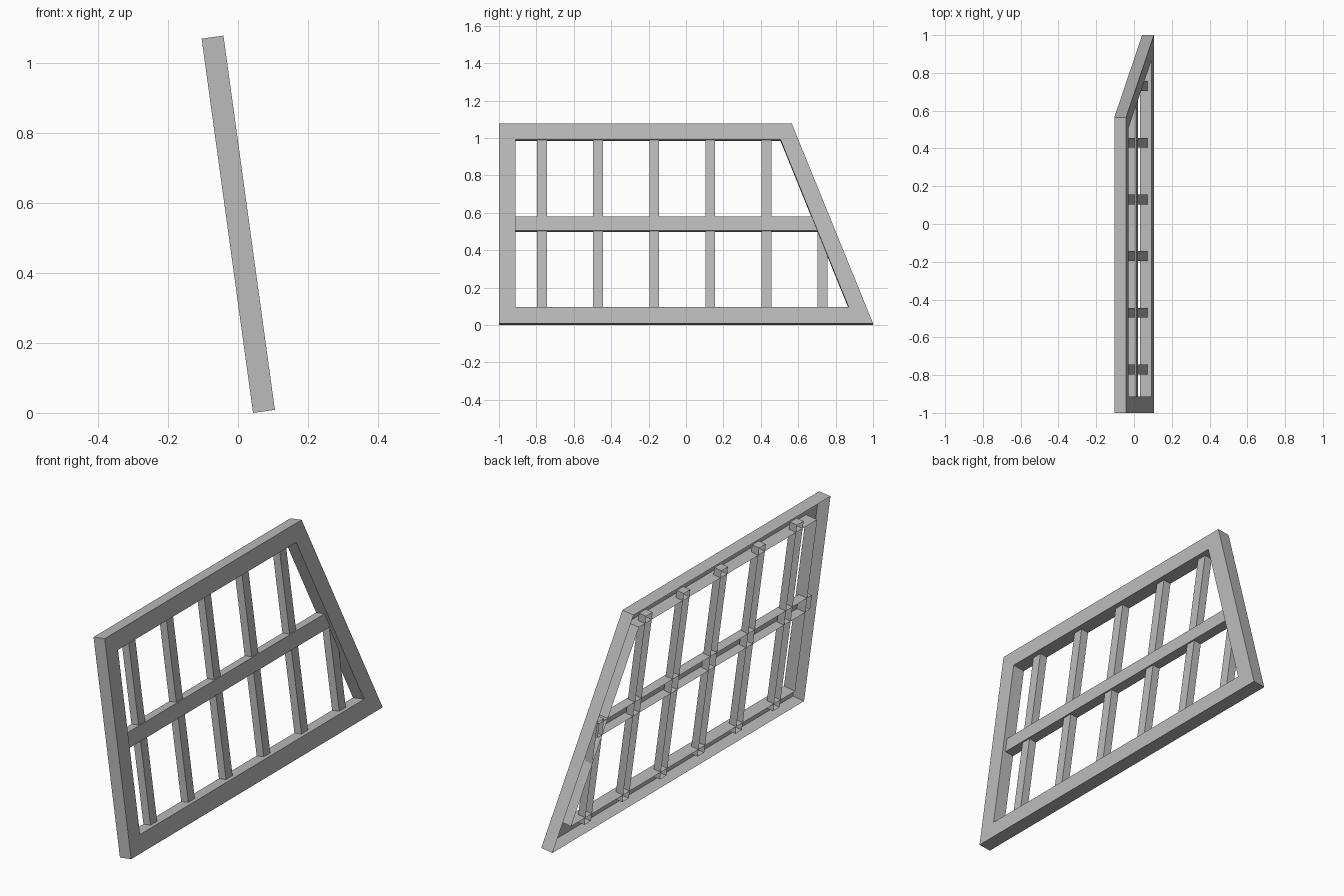
import bpy, bmesh, math

cube = bpy.data.objects.get("Cube")
if cube:
    bpy.data.objects.remove(cube, do_unlink=True)

HEIGHT = 1.08      # length of the panel along its slope
DEPTH = 0.063      # frame thickness
BORDER = 0.088     # width of the frame members
LEAN = math.atan2(0.147, 1.07)
TOP_END, BOTTOM_END = 0.565, 1.0

grey = bpy.data.materials.new("plain grey")
grey.use_nodes = True
grey.diffuse_color = (0.5, 0.5, 0.5, 1)
grey.node_tree.nodes["Principled BSDF"].inputs["Base Color"].default_value = (0.5, 0.5, 0.5, 1)


def channel(name, outer, depth, inner=None):
    """Open-backed shell: a front face with walls running to the back plane.
    Outlines are counter-clockwise (across, up); inner cuts an opening."""
    bm = bmesh.new()

    def ring(points, x):
        return [bm.verts.new((x, u, v)) for u, v in points]

    def walls(back, front, flip):
        n = len(back)
        for i in range(n):
            j = (i + 1) % n
            quad = [back[i], back[j], front[j], front[i]]
            bm.faces.new(quad[::-1] if flip else quad)

    front = ring(outer, depth)
    walls(ring(outer, 0), front, False)
    if inner:
        hole = ring(inner, depth)
        walls(ring(inner, 0), hole, True)
        n = len(front)
        for i in range(n):
            j = (i + 1) % n
            bm.faces.new([front[i], front[j], hole[j], hole[i]])
    else:
        bm.faces.new(front)

    mesh = bpy.data.meshes.new(name)
    bm.to_mesh(mesh)
    bm.free()
    mesh.materials.append(grey)
    obj = bpy.data.objects.new(name, mesh)
    obj.location.x = 0.043
    obj.rotation_euler.y = -LEAN
    bpy.context.collection.objects.link(obj)
    return obj


def box(u0, u1, v0, v1):
    return [(u0, v0), (u1, v0), (u1, v1), (u0, v1)]


# Outer frame with one slanted end
run = BOTTOM_END - TOP_END
slant_width = BORDER * math.hypot(run, HEIGHT) / HEIGHT


def slant(v):
    return BOTTOM_END - run * v / HEIGHT


low, high = BORDER, HEIGHT - BORDER
outer = [(-1, 0), (BOTTOM_END, 0), (TOP_END, HEIGHT), (-1, HEIGHT)]
inner = [(-1 + BORDER, low), (slant(low) - slant_width, low),
         (slant(high) - slant_width, high), (-1 + BORDER, high)]
channel("outer_frame", outer, DEPTH, inner)

# Horizontal rail across the middle
channel("middle_rail", box(-0.95, 0.74, 0.503, 0.578), 0.047)

# Evenly spaced upright bars, the last one cut short under the slant
for i in range(6):
    centre = -0.77 + 0.3 * i
    top = 1.03 if i < 5 else 0.59
    channel(f"upright_bar_{i + 1}", box(centre - 0.026, centre + 0.026, 0.05, top), 0.04)
